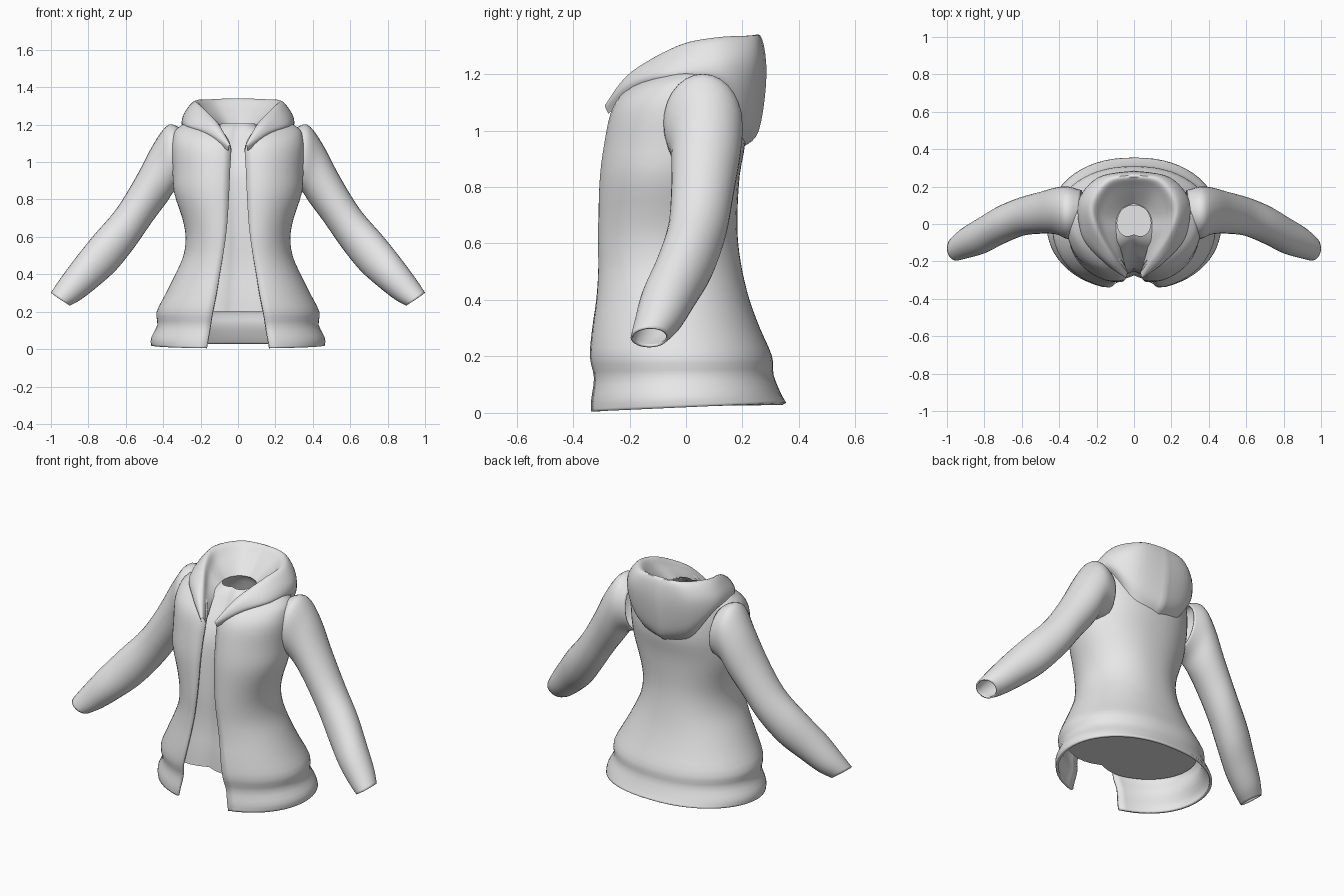
import bpy, bmesh, math

if "Cube" in bpy.data.objects:
    bpy.data.objects.remove(bpy.data.objects["Cube"])

cloth = bpy.data.materials.new("light grey cloth")
cloth.diffuse_color = (0.8, 0.8, 0.8, 1)
cloth.use_nodes = True
cloth.node_tree.nodes["Principled BSDF"].inputs["Base Color"].default_value = cloth.diffuse_color


def smooth(points, steps):
    """Catmull-Rom interpolation of tuples of any length."""
    out = []
    n = len(points)
    for i in range(n - 1):
        p0, p1 = points[max(i - 1, 0)], points[i]
        p2, p3 = points[i + 1], points[min(i + 2, n - 1)]
        for s in range(steps):
            t = s / steps
            out.append(tuple(
                0.5 * (2 * b + (c - a) * t + (2 * a - 5 * b + 4 * c - d) * t * t
                       + (3 * b - a - 3 * c + d) * t ** 3)
                for a, b, c, d in zip(p0, p1, p2, p3)))
    out.append(tuple(points[-1]))
    return out


def loft(name, rows, closed=False, cap_start=False, thickness=0, mirror=False):
    """Skin a list of equally long rows of points."""
    bm = bmesh.new()
    grid = [[bm.verts.new(p) for p in row] for row in rows]
    n = len(rows[0])
    for r0, r1 in zip(grid, grid[1:]):
        for j in range(n if closed else n - 1):
            k = (j + 1) % n
            bm.faces.new((r0[j], r0[k], r1[k], r1[j]))
    if cap_start:
        bm.faces.new(list(reversed(grid[0])))
    mesh = bpy.data.meshes.new(name)
    bm.to_mesh(mesh)
    bm.free()
    mesh.materials.append(cloth)
    obj = bpy.data.objects.new(name, mesh)
    bpy.context.collection.objects.link(obj)
    if thickness:
        mod = obj.modifiers.new("thickness", 'SOLIDIFY')
        mod.thickness = thickness
        mod.offset = -1
    if mirror:
        obj.modifiers.new("mirror", 'MIRROR')
    bpy.ops.object.select_all(action='DESELECT')
    obj.select_set(True)
    bpy.context.view_layer.objects.active = obj
    bpy.ops.object.shade_smooth_by_angle(angle=math.radians(45))
    return obj


def both_sides(half):
    """Join a right half (back to front) with its mirror image."""
    return list(reversed(half)) + [(-x, y, z) for x, y, z in half[1:]]


def body_half(z, a, front, back, gap, count=28):
    """Half a body cross-section, from the back centre to the front gap."""
    yc, ry = (front + back) / 2, (back - front) / 2
    p = 0.88
    end = -math.acos(min(1, (gap / a) ** (1 / p))) if gap > 0 else -math.pi / 2
    pts = []
    for i in range(count + 1):
        t = math.pi / 2 + (end - math.pi / 2) * i / count
        x = a * max(0.0, math.cos(t)) ** p
        if i == 0:
            x = 0.0
        y = yc + ry * math.sin(t)
        if t < 0:  # dip between the two front panels
            y += 0.045 * max(0, 1 - x / 0.18) ** 2
        pts.append((x, y, z + 0.05 * y * max(0, 1 - z / 0.2)))
    return pts


# Jacket body: height, half width, front y, back y, half opening
body = [
    (0.02, 0.465, -0.355, 0.355, 0.17),
    (0.06, 0.465, -0.352, 0.335, 0.162),
    (0.13, 0.432, -0.342, 0.31, 0.148),
    (0.20, 0.435, -0.355, 0.305, 0.135),
    (0.30, 0.385, -0.348, 0.262, 0.115),
    (0.40, 0.335, -0.336, 0.225, 0.098),
    (0.50, 0.292, -0.332, 0.20, 0.08),
    (0.60, 0.28, -0.333, 0.185, 0.065),
    (0.70, 0.298, -0.33, 0.182, 0.055),
    (0.84, 0.343, -0.322, 0.19, 0.047),
    (0.96, 0.35, -0.305, 0.21, 0.042),
    (1.06, 0.355, -0.283, 0.205, 0.037),
    (1.12, 0.35, -0.25, 0.195, 0.05),
    (1.17, 0.335, -0.19, 0.18, 0.09),
    (1.205, 0.29, -0.12, 0.15, 0.15),
]
loft("jacket_body", [both_sides(body_half(*r)) for r in smooth(body, 3)],
     thickness=0.015)

# Inner shirt: inset from the jacket, closed below, open at the neck
inset = 0.035
shirt = [(z, a - inset, f + inset, b - inset) for z, a, f, b, g in body[3:11]]
shirt += [(1.06, 0.27, -0.22, 0.15), (1.13, 0.2, -0.165, 0.13),
          (1.18, 0.13, -0.13, 0.115), (1.205, 0.09, -0.10, 0.10)]
loft("inner_shirt",
     [both_sides(body_half(*r, 0))[:-1] for r in smooth(shirt, 2)],
     closed=True, cap_start=True)

# Hood collar: guide lines from the outside seam over the rim to the neck,
# each running from the back centre to the front tip
hood = [
    [(0, .20, .94), (.16, .185, .99), (.26, .10, 1.15), (.26, -.06, 1.17),
     (.16, -.18, 1.13), (.05, -.275, 1.06)],
    [(0, .258, 1.0), (.19, .225, 1.08), (.295, .12, 1.19), (.275, -.07, 1.20),
     (.16, -.205, 1.16), (.05, -.285, 1.08)],
    [(0, .285, 1.20), (.19, .25, 1.24), (.285, .12, 1.26), (.25, -.05, 1.255),
     (.14, -.2, 1.2), (.046, -.287, 1.09)],
    [(0, .262, 1.338), (.14, .235, 1.336), (.225, .11, 1.33), (.2, -.03, 1.30),
     (.11, -.18, 1.21), (.04, -.28, 1.09)],
    [(0, .2, 1.29), (.11, .175, 1.29), (.17, .06, 1.27), (.15, -.05, 1.24),
     (.085, -.175, 1.165), (.036, -.268, 1.075)],
    [(0, .11, 1.2), (.06, .085, 1.2), (.092, .03, 1.2), (.09, -.05, 1.19),
     (.07, -.14, 1.14), (.036, -.255, 1.05)],
]
hood_flat = [[c for p in smooth(g, 6) for c in p] for g in hood]
hood_rows = []
for row in smooth(hood_flat, 5):
    hood_rows.append(both_sides([tuple(row[i:i + 3]) for i in range(0, len(row), 3)]))
loft("hood_collar", hood_rows)

# Sleeves: upper edge x z, lower edge x z, centre y, half depth
sleeve = [
    (.29, 1.17, .27, .88, .06, .12),
    (.37, 1.20, .335, .85, .06, .14),
    (.45, 1.10, .385, .78, .07, .125),
    (.54, .93, .46, .68, .06, .112),
    (.65, .75, .55, .55, .04, .104),
    (.77, .61, .65, .425, -.005, .103),
    (.87, .485, .75, .335, -.06, .098),
    (.955, .37, .84, .265, -.10, .083),
    (1.0, .302, .90, .232, -.13, .066),
]
rings = []
for ux, uz, lx, lz, yc, ry in smooth(sleeve, 4):
    ring = []
    for i in range(28):
        t = 2 * math.pi * i / 28
        c = math.cos(t) / 2
        ring.append(((ux + lx) / 2 + (ux - lx) * c, yc - ry * math.sin(t),
                     (uz + lz) / 2 + (uz - lz) * c))
    rings.append(ring)
loft("sleeves", rings, closed=True, thickness=0.008, mirror=True)
